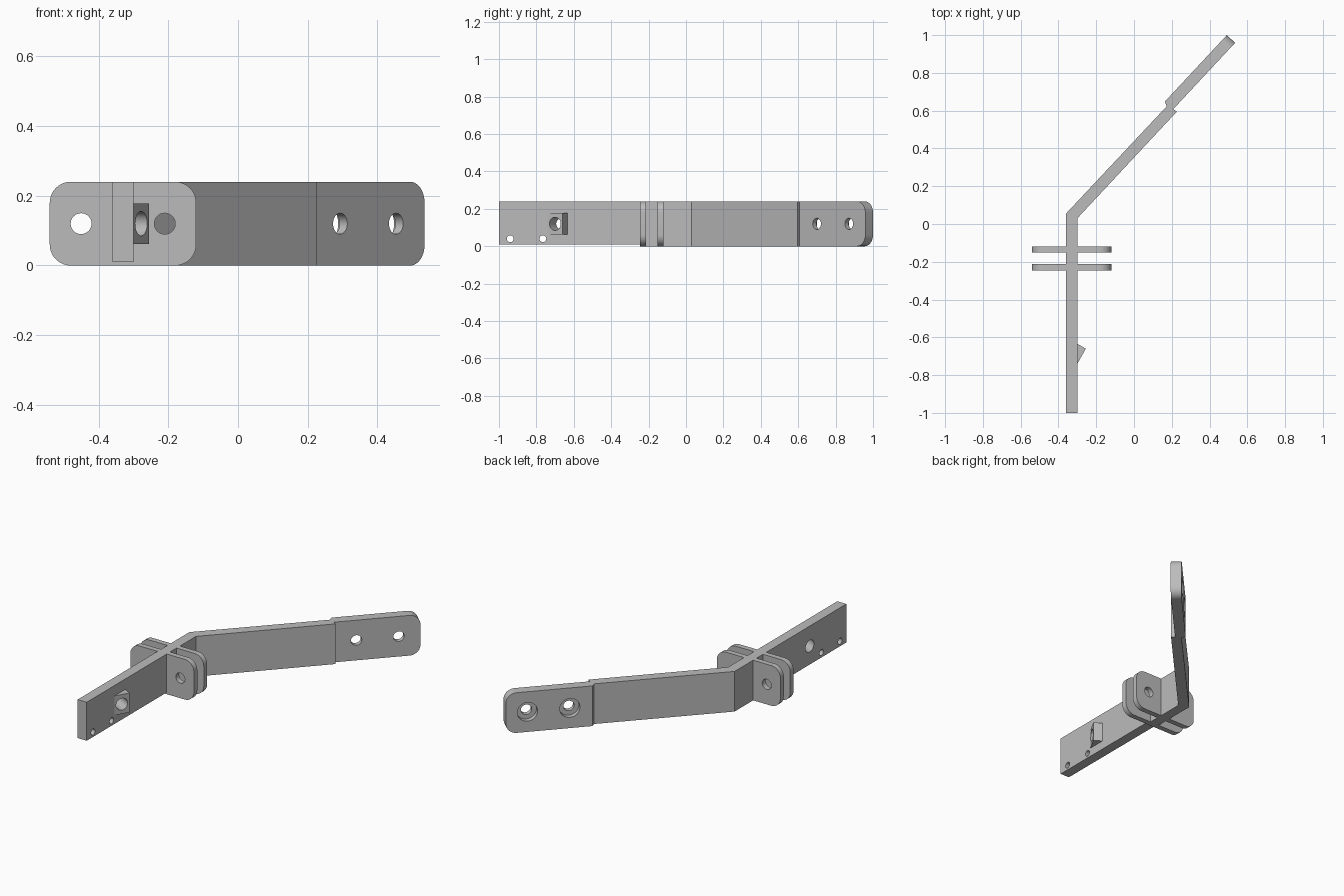
import bpy, bmesh, math
from mathutils import Vector

old = bpy.data.objects.get("Cube")
if old:
    bpy.data.objects.remove(old, do_unlink=True)

gray = bpy.data.materials.new("plain gray")
gray.use_nodes = True
color = (0.5, 0.5, 0.5, 1)
gray.diffuse_color = color
gray.node_tree.nodes["Principled BSDF"].inputs["Base Color"].default_value = color

HEIGHT = 0.24
MID = HEIGHT / 2
X, Y, Z = Vector((1, 0, 0)), Vector((0, 1, 0)), Vector((0, 0, 1))


def prism(name, outline, origin, u, v, depth):
    """Extrude a flat outline, given along u and v, by the depth vector."""
    bm = bmesh.new()
    face = bm.faces.new([bm.verts.new(origin + u * a + v * b) for a, b in outline])
    top = bmesh.ops.extrude_face_region(bm, geom=[face])["geom"]
    bmesh.ops.translate(bm, vec=depth, verts=[g for g in top if isinstance(g, bmesh.types.BMVert)])
    bmesh.ops.recalc_face_normals(bm, faces=bm.faces)
    mesh = bpy.data.meshes.new(name)
    bm.to_mesh(mesh)
    bm.free()
    mesh.materials.append(gray)
    obj = bpy.data.objects.new(name, mesh)
    bpy.context.collection.objects.link(obj)
    return obj


def rounded_end(length, radius=0.06, steps=10):
    """Rectangle whose two far corners are rounded."""
    pts = [(0, 0)]
    for cz, start in ((radius, -90), (HEIGHT - radius, 0)):
        for i in range(steps + 1):
            a = math.radians(start + 90 * i / steps)
            pts.append((length - radius + radius * math.cos(a), cz + radius * math.sin(a)))
    return pts + [(0, HEIGHT)]


def bore(obj, center, axis, radius, depth):
    """Drill a round hole reaching depth both ways from center."""
    axis = axis.normalized()
    u = axis.cross(Z).normalized()
    circle = [(radius * math.cos(math.tau * i / 40), radius * math.sin(math.tau * i / 40)) for i in range(40)]
    cutter = prism("hole_cutter", circle, center - axis * depth, u, Z, axis * depth * 2)
    mod = obj.modifiers.new("hole", 'BOOLEAN')
    mod.operation, mod.solver, mod.object = 'DIFFERENCE', 'EXACT', cutter
    bpy.context.view_layer.update()
    mesh = bpy.data.meshes.new_from_object(obj.evaluated_get(bpy.context.evaluated_depsgraph_get()))
    obj.modifiers.clear()
    obj.data = mesh
    bpy.data.objects.remove(cutter, do_unlink=True)


def at(x, y, z=0.0):
    return Vector((x, y, z))


parts = []

# Straight front bar with an angled wedge on its left side
front_plan = [(-0.36, -1), (-0.30, -1), (-0.30, -0.245), (-0.36, -0.245)]
front_bar = prism("front_bar", front_plan, at(0, 0, 0.01), X, Y, Z * (HEIGHT - 0.01))
wedge_plan = [(-0.30, -0.74), (-0.255, -0.66), (-0.30, -0.634)]
wedge = prism("guide_wedge", wedge_plan, at(0, 0, 0.062), X, Y, Z * 0.116)
slant = at(0.87, -0.49)
for part in (front_bar, wedge):
    bore(part, at(-0.278, -0.70, MID), slant, 0.035, 0.2)
for y in (-0.94, -0.765):
    bore(front_bar, at(-0.33, y, 0.04), X, 0.018, 0.1)
parts += [front_bar, wedge]

# Bent arm, ending in a small sideways step
arm_plan = [(-0.36, -0.245), (-0.30, -0.245), (-0.30, 0.03), (0.227, 0.595),
            (0.208, 0.608), (0.164, 0.649), (0.172, 0.622), (-0.36, 0.055)]
parts.append(prism("bent_arm", arm_plan, at(0, 0), X, Y, Z * HEIGHT))

# Mounting plate at the far end with two counterbored holes
along, across = at(0.682, 0.731), at(0.731, -0.682)
start = at(0.164, 0.649)
plate = prism("mounting_plate", rounded_end(0.48), start, along, Z, across * 0.06)
for distance in (0.125, 0.36):
    center = start + along * distance + Z * MID
    bore(plate, center, across, 0.03, 0.1)
    bore(plate, center, across, 0.056, 0.03)
parts.append(plate)

# Two pairs of rounded ears on the sides of the bar
for side, x, u in (("left", -0.30, X), ("right", -0.36, -X)):
    for place, y in (("front", -0.245), ("back", -0.152)):
        ear = prism(f"{place}_{side}_ear", rounded_end(0.18), at(x, y), u, Z, Y * 0.032)
        bore(ear, at(x, y, MID) + u * 0.09, Y, 0.03, 0.1)
        parts.append(ear)

# Smooth the round surfaces and keep the edges sharp
bpy.ops.object.select_all(action='DESELECT')
for part in parts:
    part.select_set(True)
bpy.context.view_layer.objects.active = parts[0]
bpy.ops.object.shade_smooth_by_angle(angle=math.radians(30))
